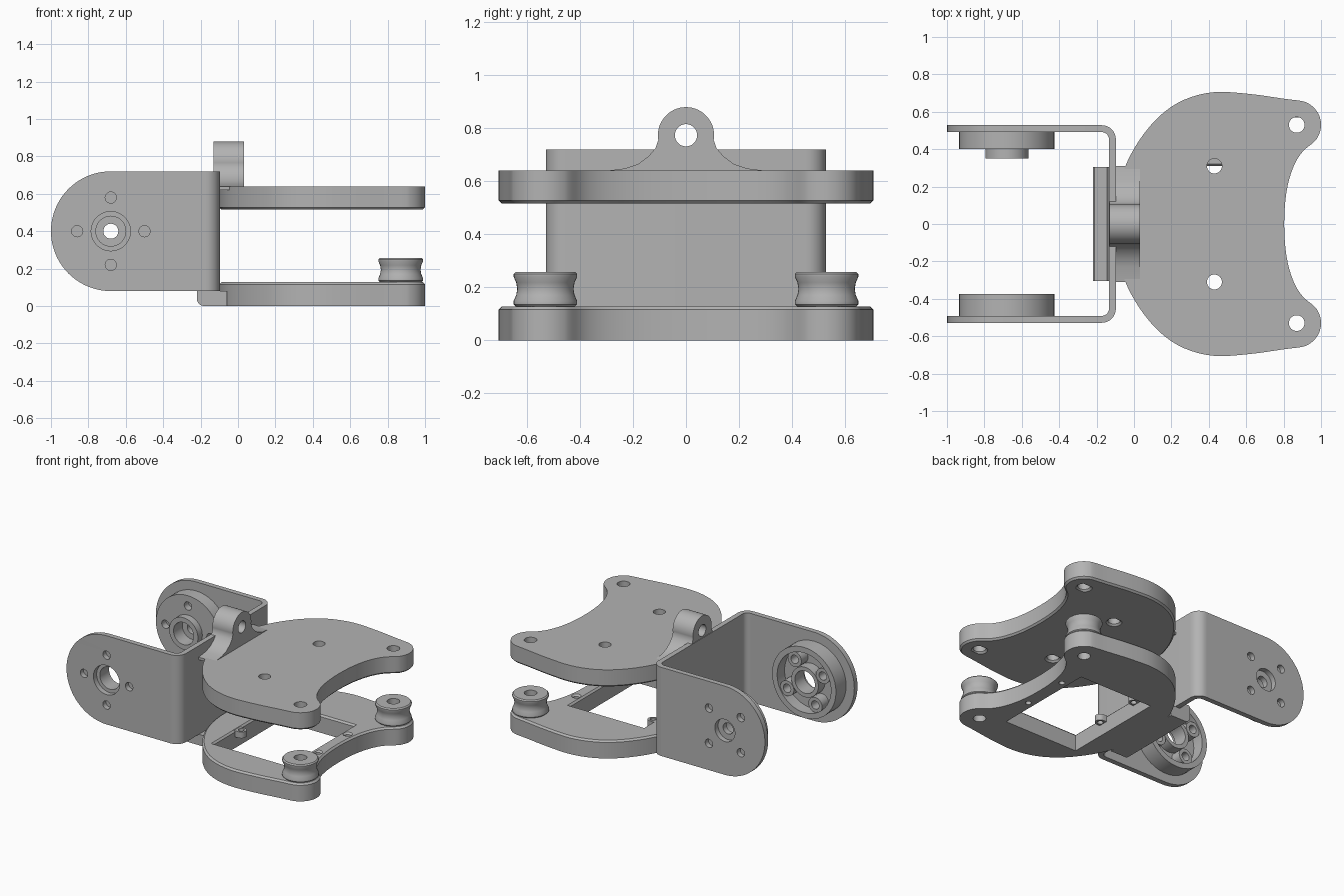
import bpy, bmesh, math
from mathutils import Vector

if "Cube" in bpy.data.objects:
    bpy.data.objects.remove(bpy.data.objects["Cube"], do_unlink=True)

grey = bpy.data.materials.new("plain_grey")
grey.use_nodes = True
COLOUR = (0.45, 0.45, 0.45, 1)
grey.diffuse_color = COLOUR
grey.node_tree.nodes["Principled BSDF"].inputs["Base Color"].default_value = COLOUR


def arc(cx, cy, r, a0=0, a1=360, n=32):
    """Points on an arc; a full circle leaves out the repeated end point."""
    full = abs(a1 - a0) == 360
    steps = n if full else n + 1
    angles = [math.radians(a0 + (a1 - a0) * i / n) for i in range(steps)]
    return [(cx + r * math.cos(a), cy + r * math.sin(a)) for a in angles]


def smooth_loop(pts, n=4):
    """Closed Catmull-Rom curve through the points."""
    p = [Vector(q) for q in pts]
    out = []
    for i in range(len(p)):
        a, b, c, d = (p[(i + k) % len(p)] for k in (-1, 0, 1, 2))
        for s in range(n):
            t = s / n
            out.append(0.5 * (2 * b + (c - a) * t + (2 * a - 5 * b + 4 * c - d) * t ** 2
                              + (3 * b - a - 3 * c + d) * t ** 3))
    return out


def finish(ob, bm):
    bmesh.ops.remove_doubles(bm, verts=bm.verts, dist=1e-5)
    bmesh.ops.recalc_face_normals(bm, faces=bm.faces)
    bm.to_mesh(ob.data)
    bm.free()
    ob.data.materials.clear()
    ob.data.materials.append(grey)
    bpy.ops.object.select_all(action='DESELECT')
    ob.select_set(True)
    bpy.context.view_layer.objects.active = ob
    bpy.ops.object.shade_smooth_by_angle(angle=math.radians(30))


def prism(name, loops, lo, hi, axis='z', chamfer_at=()):
    """Extrude an outline with holes from lo to hi along an axis."""
    cu = bpy.data.curves.new(name, 'CURVE')
    cu.dimensions, cu.fill_mode = '2D', 'BOTH'
    cu.extrude = (hi - lo) / 2
    for loop in loops:
        sp = cu.splines.new('POLY')
        sp.points.add(len(loop) - 1)
        for point, (u, v) in zip(sp.points, loop):
            point.co = (u, v, 0, 1)
        sp.use_cyclic_u = True
    ob = bpy.data.objects.new(name, cu)
    bpy.context.collection.objects.link(ob)
    bpy.ops.object.select_all(action='DESELECT')
    ob.select_set(True)
    bpy.context.view_layer.objects.active = ob
    bpy.ops.object.convert(target='MESH')
    ob = bpy.context.object
    bm = bmesh.new()
    bm.from_mesh(ob.data)
    bmesh.ops.remove_doubles(bm, verts=bm.verts, dist=1e-5)
    for v in bm.verts:
        v.co.z += (lo + hi) / 2
    for level in chamfer_at:
        rim = [e for e in bm.edges if all(abs(v.co.z - level) < 1e-4 for v in e.verts)
               and len(e.link_faces) == 2 and e.calc_face_angle() > 1]
        bmesh.ops.bevel(bm, geom=rim, offset=0.012, segments=1, affect='EDGES')
    for v in bm.verts:
        u, w, h = v.co
        v.co = {'z': (u, w, h), 'y': (u, h, w), 'x': (h, u, w)}[axis]
    finish(ob, bm)
    return ob


def lathe(name, profile, centre):
    """Spin a closed (radius, height) profile around a vertical axis."""
    me = bpy.data.meshes.new(name)
    ob = bpy.data.objects.new(name, me)
    bpy.context.collection.objects.link(ob)
    bm = bmesh.new()
    vs = [bm.verts.new((r, 0, z)) for r, z in profile]
    es = [bm.edges.new((a, b)) for a, b in zip(vs, vs[1:] + vs[:1])]
    bmesh.ops.spin(bm, geom=vs + es, cent=(0, 0, 0), axis=(0, 0, 1),
                   angle=math.tau, steps=40, use_merge=True)
    for v in bm.verts:
        v.co += Vector(centre)
    finish(ob, bm)


# Shared outline of the upper and lower plates
half = [(-0.09, 0.15), (-0.05, 0.30), (0.03, 0.45), (0.14, 0.58), (0.27, 0.665),
        (0.43, 0.705), (0.62, 0.695), (0.80, 0.67)]
half += arc(0.87, 0.53, 0.13, 80, -45, 8)
half += [(0.90, 0.385), (0.85, 0.30), (0.815, 0.17)]
outline = smooth_loop([(-0.1, 0)] + half + [(0.803, 0)] + [(x, -y) for x, y in reversed(half)])
lobe_holes = [arc(0.87, s * 0.53, 0.042) for s in (1, -1)]

# Upper plate
prism("upper_plate", [outline] + lobe_holes + [arc(0.43, s * 0.31, 0.04) for s in (1, -1)],
      0.515, 0.64, chamfer_at=(0.515,))

# Lower frame with its window and small screw ears
window = [(0.12, -0.45), (0.71, -0.45), (0.71, 0.31), (0.12, 0.31)]
front_screws = [arc(0.757, s * 0.17, 0.02, n=16) for s in (1, -1)]
prism("lower_frame", [outline, window] + lobe_holes + front_screws, 0, 0.128,
      chamfer_at=(0.128,))
for side, s in (("left", 1), ("right", -1)):
    y = s * 0.17
    ear = [(0.11, y - 0.035)] + arc(0.145, y, 0.035, -90, 90, 12) + [(0.11, y + 0.035)]
    prism("screw_ear_" + side, [ear, arc(0.145, y, 0.02, n=16)], 0.08, 0.125)

# Hooked tongue passing under the bracket
hook = arc(-0.18, 0.04, 0.04, 270, 180, 8) + [(-0.22, 0.12), (-0.21, 0.13), (-0.145, 0.13),
       (-0.135, 0.12), (-0.135, 0.079), (-0.06, 0.079), (-0.06, 0)]
prism("frame_tongue", [hook], -0.305, 0.305, 'y')

# Waisted spools on the lower frame
spool = [(0.042, 0.128), (0.112, 0.128), (0.12, 0.136), (0.12, 0.148), (0.110, 0.17),
         (0.106, 0.194), (0.110, 0.218), (0.12, 0.24), (0.12, 0.25), (0.112, 0.258), (0.042, 0.258)]
for side, s in (("left", 1), ("right", -1)):
    lathe("spool_" + side, spool, (0.87, s * 0.53, 0))

# Pierced lug on the upper plate
flare = [(0.115, 0.725), (0.14, 0.695), (0.18, 0.665), (0.23, 0.648), (0.31, 0.638)]
lug = ([(0.31, 0.62)] + flare[::-1] + arc(0, 0.773, 0.106, -10, 190, 32)
       + [(-y, z) for y, z in flare] + [(-0.31, 0.62)])
prism("lug", [lug, arc(0, 0.773, 0.042)], -0.13, 0.032, 'x')

# U bracket: bent back wall
T, R, EDGE, BEND = 0.037, 0.075, 0.528, -0.172
wall = [(BEND, -EDGE)] + arc(BEND, -EDGE + R, R, -90, 0, 10) + arc(BEND, EDGE - R, R, 0, 90, 10)
wall += arc(BEND, EDGE - R, R - T, 90, 0, 10) + arc(BEND, -EDGE + R, R - T, 0, -90, 10)
prism("bracket_back", [wall[1:]], 0.08, 0.72, 'z')

# U bracket: round-ended arms with their hole patterns
CX, CZ = -0.68, 0.40


def ring_of_holes(start, r, pitch=0.18):
    return [arc(CX + pitch * math.cos(a), CZ + pitch * math.sin(a), r, n=20)
            for a in (math.radians(start + 90 * k) for k in range(4))]


def round_hole(r):
    return arc(CX, CZ, r, n=48)


arm = arc(CX, CZ, 0.32, 90, 270, 40) + [(BEND, CZ - 0.32), (BEND, CZ + 0.32)]
prism("bracket_arm_right", [arm, round_hole(0.105)] + ring_of_holes(0, 0.03),
      -EDGE, -EDGE + T, 'y')
prism("bracket_arm_left", [arm, round_hole(0.08)] + ring_of_holes(45, 0.03),
      EDGE - T, EDGE, 'y')

# Right hub: open cup with hollow bosses
IN = -EDGE + T
prism("cup_rim", [round_hole(0.255), round_hole(0.215)], IN, -0.375, 'y')
prism("cup_floor", [round_hole(0.22), round_hole(0.08)] + ring_of_holes(60, 0.03), IN, -0.46, 'y')
prism("cup_centre_boss", [round_hole(0.108), round_hole(0.08)], IN, -0.385, 'y')
for i, (outer, hole) in enumerate(zip(ring_of_holes(60, 0.055, 0.165), ring_of_holes(60, 0.03, 0.165))):
    prism("cup_boss_%d" % (i + 1), [outer, hole], -0.47, -0.385, 'y')

# Left hub: solid disc with blind holes and a raised collar
prism("disc_base", [round_hole(0.255), round_hole(0.04)], 0.45, EDGE - T, 'y')
prism("disc_face", [round_hole(0.255), round_hole(0.08)] + ring_of_holes(0, 0.03), 0.40, 0.45, 'y')
prism("disc_collar", [round_hole(0.115), round_hole(0.08)], 0.35, 0.40, 'y')
